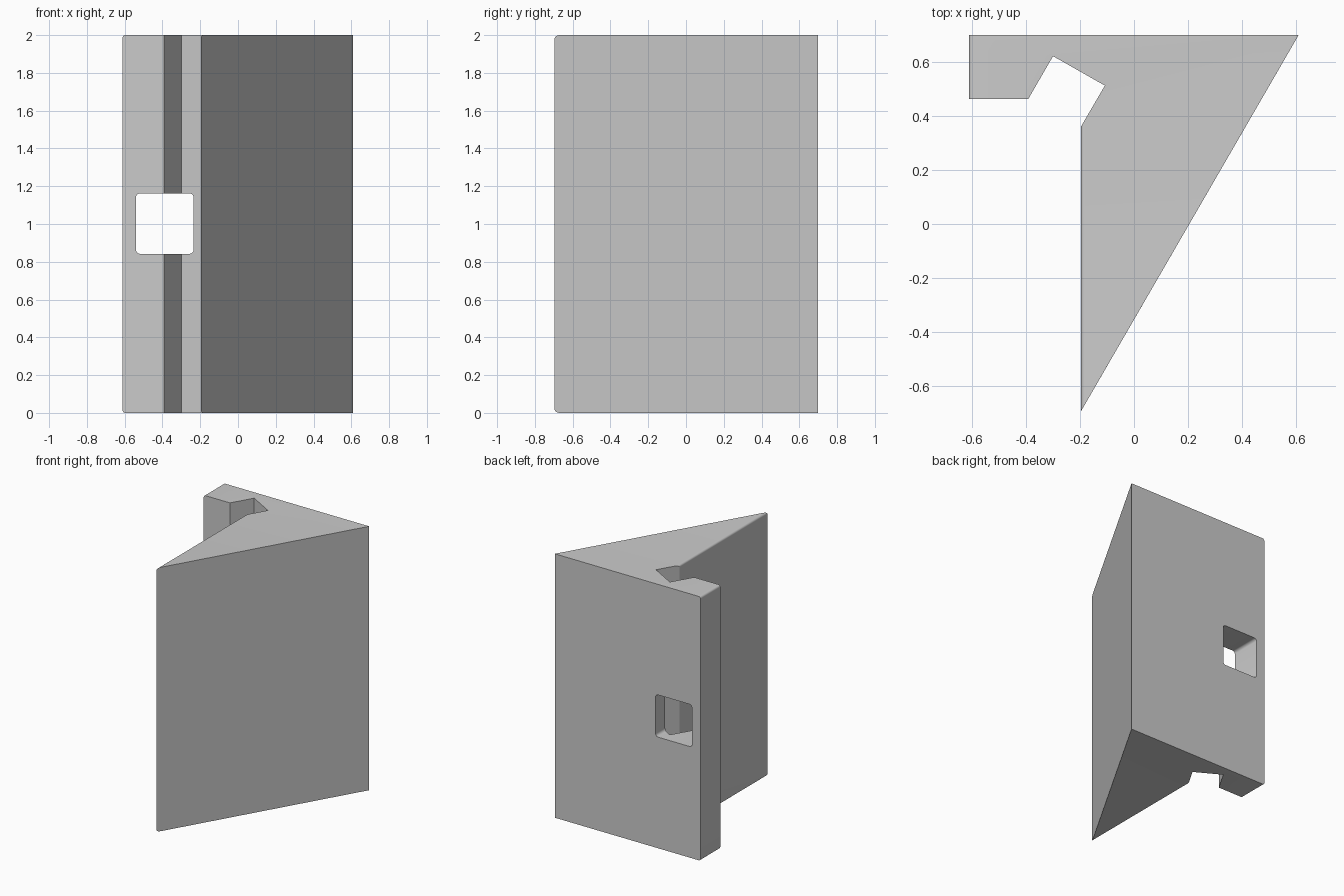
import bpy, math

if "Cube" in bpy.data.objects:
    bpy.data.objects.remove(bpy.data.objects["Cube"])

HEIGHT, R, STEPS = 2.0, 0.016, 5
SLOPE = math.tan(math.radians(60))


def profile(d):
    """Wedge outline with its two left-facing walls moved inward by d."""
    return [(-0.612 + d, 0.70), (-0.612 + d, 0.463), (-0.392, 0.463),
            (-0.30, 0.622), (-0.108, 0.513),
            (-0.197 + d, 0.36 + SLOPE * d), (-0.197 + d, -0.695 + SLOPE * d),
            (0.610, 0.70)]


def loft(name, rings):
    """Closed solid through equal-length rings of 3D points."""
    n = len(rings[0])
    verts = [p for ring in rings for p in ring]
    faces = [tuple(reversed(range(n))), tuple(range(len(verts) - n, len(verts)))]
    for k in range(len(rings) - 1):
        for i in range(n):
            j = (i + 1) % n
            faces.append((k*n + i, k*n + j, (k + 1)*n + j, (k + 1)*n + i))
    mesh = bpy.data.meshes.new(name)
    mesh.from_pydata(verts, [], faces)
    obj = bpy.data.objects.new(name, mesh)
    bpy.context.collection.objects.link(obj)
    return obj


def rounded_rect(x0, x1, z0, z1, r, y):
    """Rounded rectangle in the XZ plane."""
    corners = [(x1 - r, z1 - r), (x0 + r, z1 - r), (x0 + r, z0 + r), (x1 - r, z0 + r)]
    pts = []
    for q, (cx, cz) in enumerate(corners):
        for s in range(STEPS + 1):
            a = math.pi / 2 * (q + s / STEPS)
            pts.append((cx + r * math.cos(a), y, cz + r * math.sin(a)))
    return pts


# Wedge body with rounded upper and lower edges on the left-facing walls
ends = []
for s in range(STEPS + 1):
    a = math.pi / 2 * s / STEPS
    ends.append((R * (1 - math.sin(a)), R * (1 - math.cos(a))))
layers = ends + [(d, HEIGHT - z) for d, z in reversed(ends)]
body = loft("notched_wedge", [[(x, y, z) for x, y in profile(d)] for d, z in layers])

# Window through the short lip
cutter = loft("window_cutter",
              [rounded_rect(-0.54, -0.235, 0.842, 1.162, 0.022, y) for y in (0.8, 0.3)])
cutter.hide_render = True
cut = body.modifiers.new("window", 'BOOLEAN')
cut.operation = 'DIFFERENCE'
cut.solver = 'EXACT'
cut.object = cutter
bpy.context.view_layer.objects.active = body
body.select_set(True)
bpy.ops.object.modifier_apply(modifier=cut.name)
bpy.data.objects.remove(cutter)
bpy.ops.object.shade_smooth_by_angle(angle=math.radians(30))
